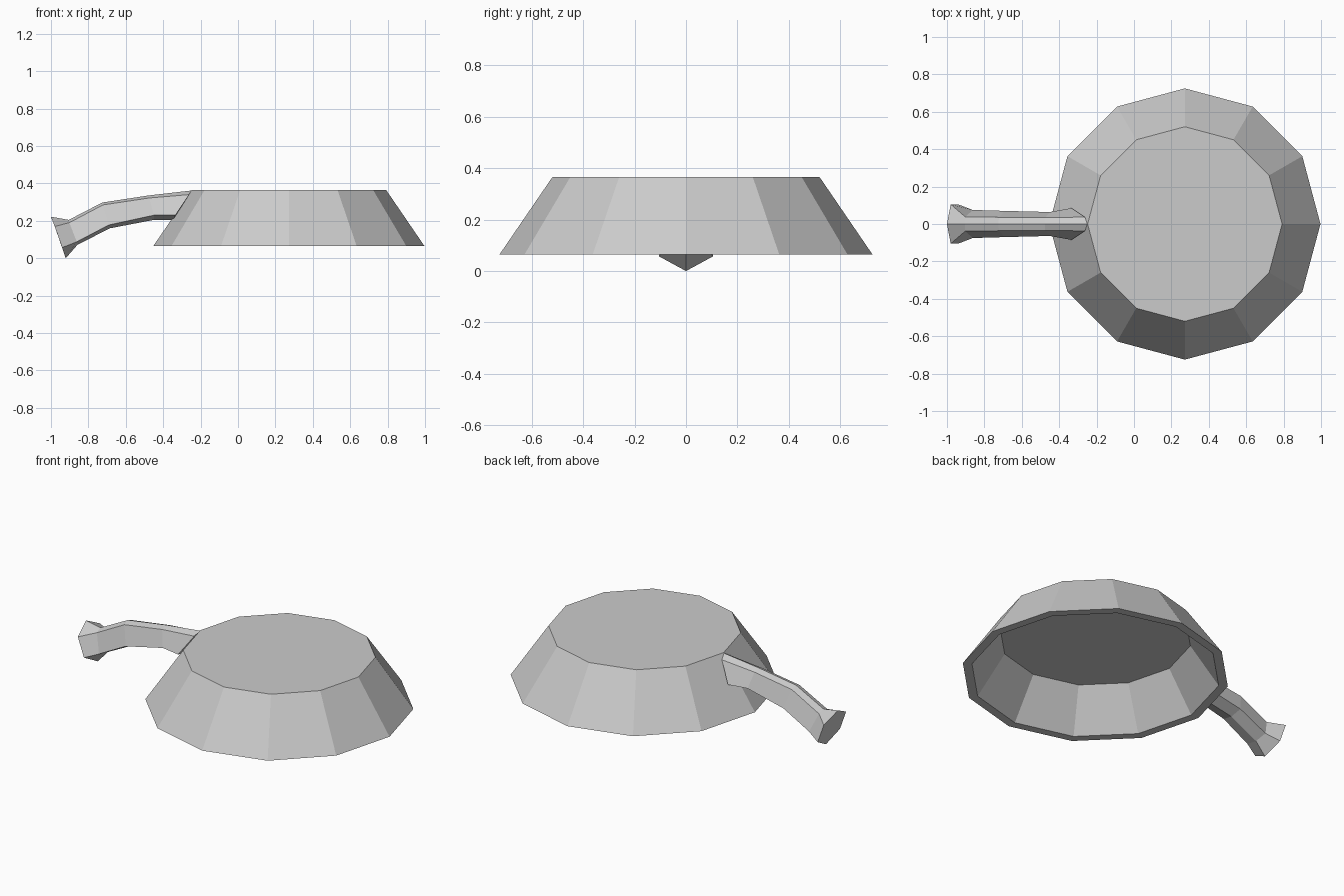
import bpy
import bmesh
from math import cos, sin, pi

if "Cube" in bpy.data.objects:
    bpy.data.objects.remove(bpy.data.objects["Cube"])


def loft(name, rings):
    """Skin consecutive rings of points and cap both ends."""
    bm = bmesh.new()
    loops = [[bm.verts.new(p) for p in ring] for ring in rings]
    n = len(loops[0])
    for a, b in zip(loops, loops[1:]):
        for i in range(n):
            j = (i + 1) % n
            bm.faces.new((a[i], a[j], b[j], b[i]))
    bm.faces.new(loops[0])
    bm.faces.new(loops[-1])
    bmesh.ops.recalc_face_normals(bm, faces=bm.faces[:])
    mesh = bpy.data.meshes.new(name)
    bm.to_mesh(mesh)
    bm.free()
    obj = bpy.data.objects.new(name, mesh)
    bpy.context.collection.objects.link(obj)
    return obj


def circle(r, z, sides=12, cx=0.272):
    return [(cx + r * cos(2 * pi * i / sides), r * sin(2 * pi * i / sides), z)
            for i in range(sides)]


# Upturned pan: outer top, outer wall, flat rim, inner wall, inner floor
pan_profile = [(0.52, 0.365), (0.725, 0.065), (0.675, 0.065), (0.52, 0.297)]
loft("pan_bowl", [circle(r, z) for r, z in pan_profile])


# Handle: mirrored six-sided sections with ridges at top and bottom
def section(top, upper, lower, bottom):
    (ux, uy, uz), (lx, ly, lz) = upper, lower
    return [(top[0], 0, top[1]), (ux, uy, uz), (lx, ly, lz),
            (bottom[0], 0, bottom[1]), (lx, -ly, lz), (ux, -uy, uz)]


loft("handle", [
    section((-1.0, 0.222), (-0.98, 0.105, 0.17), (-0.94, 0.105, 0.057), (-0.921, 0.0)),
    section((-0.905, 0.205), (-0.902, 0.038, 0.19), (-0.862, 0.075, 0.088), (-0.858, 0.072)),
    section((-0.725, 0.298), (-0.722, 0.036, 0.285), (-0.69, 0.07, 0.178), (-0.685, 0.16)),
    section((-0.475, 0.336), (-0.475, 0.034, 0.322), (-0.45, 0.064, 0.23), (-0.45, 0.205)),
    section((-0.25, 0.362), (-0.262, 0.037, 0.34), (-0.335, 0.085, 0.23), (-0.345, 0.205)),
])
